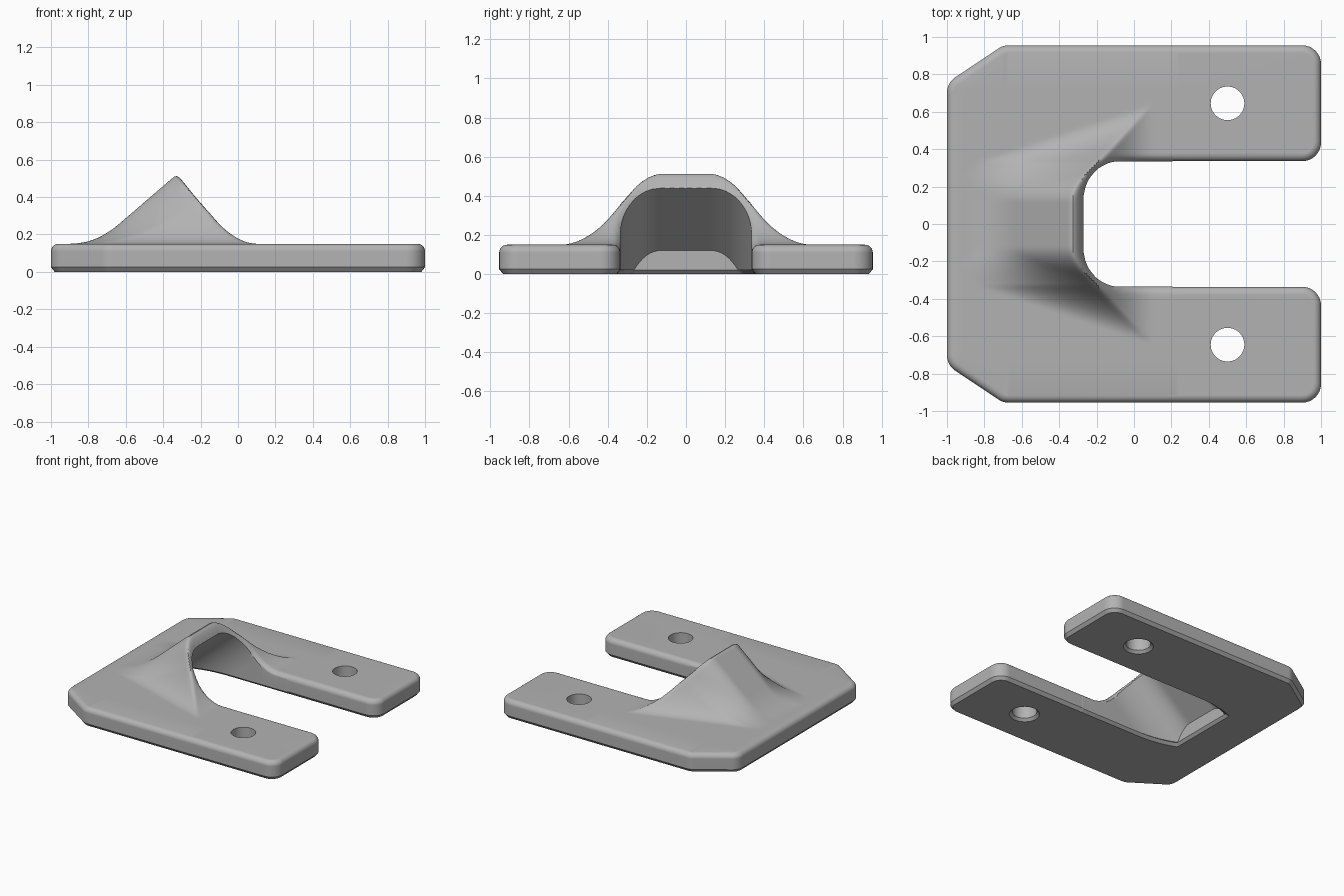
import bpy, bmesh, math
from mathutils import Vector

if "Cube" in bpy.data.objects:
    bpy.data.objects.remove(bpy.data.objects["Cube"])

THICK, ROUND, SLOT = 0.15, 0.04, 0.335
NOTCH_X, BACK_X = 0.2, -0.64

grey = bpy.data.materials.new("plain_grey")
grey.use_nodes = True
grey.diffuse_color = (0.45, 0.45, 0.45, 1)
grey.node_tree.nodes["Principled BSDF"].inputs["Base Color"].default_value = (0.45, 0.45, 0.45, 1)


def finish(bm, name):
    bmesh.ops.recalc_face_normals(bm, faces=bm.faces)
    mesh = bpy.data.meshes.new(name)
    bm.to_mesh(mesh)
    bm.free()
    mesh.materials.append(grey)
    obj = bpy.data.objects.new(name, mesh)
    bpy.context.collection.objects.link(obj)
    return obj


def loft(name, loops):
    """Closed solid through loops that share one point count."""
    bm = bmesh.new()
    rings = [[bm.verts.new(p) for p in loop] for loop in loops]
    n = len(rings[0])
    for a, b in zip(rings, rings[1:]):
        for i in range(n):
            j = (i + 1) % n
            bm.faces.new((a[i], a[j], b[j], b[i]))
    bm.faces.new(rings[0])
    bm.faces.new(rings[-1])
    return finish(bm, name)


def height_solid(name, xs, ys, height, floor):
    """Solid under a height function, with a flat floor."""
    bm = bmesh.new()
    top = [[bm.verts.new((x, y, height(x, y))) for y in ys] for x in xs]
    for a, b in zip(top, top[1:]):
        for i in range(len(ys) - 1):
            bm.faces.new((a[i], b[i], b[i + 1], a[i + 1]))
    rim = top[0][:-1] + [r[-1] for r in top[:-1]] + top[-1][:0:-1] + [r[0] for r in top[:0:-1]]
    low = [bm.verts.new((v.co.x, v.co.y, floor)) for v in rim]
    for i in range(len(rim)):
        j = (i + 1) % len(rim)
        bm.faces.new((rim[i], rim[j], low[j], low[i]))
    bm.faces.new(low)
    return finish(bm, name)


def rounded_outline(corners, inset, z, steps=8):
    """Counter-clockwise outline, inset and filleted; corners are (x, y, radius)."""
    pts = []
    for i, (x, y, r) in enumerate(corners):
        p = Vector((x, y))
        din = (p - Vector(corners[i - 1][:2])).normalized()
        dout = (Vector(corners[(i + 1) % len(corners)][:2]) - p).normalized()
        n1, n2 = Vector((-din.y, din.x)), Vector((-dout.y, dout.x))
        bis = (n1 + n2) / (1 + n1.dot(n2))
        side = 1 if din.x * dout.y - din.y * dout.x > 0 else -1
        centre = p + bis * side * r
        rad = r - side * inset
        turn = n1.angle(n2) * side
        start = math.atan2(-n1.y * side, -n1.x * side)
        for k in range(steps + 1):
            a = start + turn * k / steps
            pts.append((centre.x + rad * math.cos(a), centre.y + rad * math.sin(a), z))
    return pts


def smooth_max(a, b, k):
    h = max(k - abs(a - b), 0) / k
    return max(a, b) + h * h * k / 4


def inner_drop(y):
    d = min(max(abs(y) - 0.13, 0) / (SLOT - 0.13), 1)
    return 0.4 * (1 - math.sqrt(1 - d * d))


def ceiling(x, y):
    return 0.671 + 0.86 * x - inner_drop(y)


# Front lip of the hood, as plan points
LIP = []
for i in range(31):
    ly = SLOT * math.sin(math.pi / 2 * i / 30)
    LIP.append(((inner_drop(ly) - 0.535) / 2.04, ly))
LIP_END = LIP[-1][0]


def outer_top(x, y):
    """Plate top with the hood blended in and its lip rounded."""
    y = abs(y)
    d = max(y - 0.12, 0)
    drop = 2.6 * d * d / 0.42 if d < 0.21 else 0.273 + 2.6 * (d - 0.21)
    slope = math.hypot(0.86, 2.6 * min(d / 0.21, 1))
    back = smooth_max(0.803 + 0.86 * x - drop, THICK, 0.13 * slope)
    front = smooth_max(0.136 - 1.18 * x, THICK, 0.14)
    k = max(min(0.04, 0.3 * (max(back, front) - THICK)), 1e-4)
    z = max(-smooth_max(-back, -front, k), THICK)
    if x > NOTCH_X + 0.02:
        return z
    if y <= SLOT and ceiling(x, y) > z:
        gap = 0
    elif x > LIP_END:
        gap = max(y - SLOT, 0)
    else:
        gap = min(math.hypot(x - a, y - b) for a, b in LIP)
    if gap < ROUND:
        z -= ROUND - math.sqrt(ROUND ** 2 - (ROUND - gap) ** 2)
    return z


def spread(a, b, n):
    return [a + (b - a) * i / n for i in range(n + 1)]


# Plate outline: clipped back corners, rounded arm ends and an open notch
half = [(NOTCH_X, SLOT + 0.001, 0.01), (1, SLOT + 0.001, 0.1), (1, 0.955, 0.1),
        (-0.7, 0.955, 0.1), (-1, 0.755, 0.1)]
corners = half + [(x, -y, r) for x, y, r in reversed(half)]
levels = [(0.02, 0), (0, 0.025)]
for i in range(7):
    a = math.pi / 2 * i / 6
    levels.append((ROUND * (1 - math.cos(a)), THICK - ROUND + ROUND * math.sin(a)))
levels.append((ROUND, 0.8))
plate = loft("hooded_plate", [rounded_outline(corners, s, z) for s, z in levels])

# Upper surface, hood cavity and underside chamfer
surface = height_solid("upper_surface", [-1.1] + spread(-0.92, 0.24, 92) + [1.1],
                       [-1.1] + spread(-0.72, 0.72, 114) + [1.1], outer_top, -0.2)
arc = [SLOT * math.sin(t) for t in spread(-math.pi / 2, math.pi / 2, 48)]
cavity = height_solid("hood_cavity", spread(BACK_X, 0.25, 40), arc, ceiling, -0.6)

edge = [(max(BACK_X, (inner_drop(y) - 0.671) / 0.86), y) for y in arc]
edge = [(0.25, -SLOT)] + edge + [(0.25, SLOT)]
chamfer = loft("slot_chamfer", [[(x - s, y * (1 + 3 * s), z) for x, y in edge]
                                for s, z in ((0.03, -0.01), (0, 0.02))])
cutters = [(surface, 'INTERSECT'), (cavity, 'DIFFERENCE'), (chamfer, 'DIFFERENCE')]

# Screw holes with a chamfer underneath
for s in (-1, 1):
    loops = []
    for r, z in ((0.12, -0.01), (0.09, 0.02), (0.09, 0.3)):
        loops.append([(0.5 + r * math.cos(a), s * 0.645 + r * math.sin(a), z)
                      for a in spread(0, 2 * math.pi, 40)[:-1]])
    cutters.append((loft("screw_hole", loops), 'DIFFERENCE'))

bpy.ops.object.select_all(action='DESELECT')
bpy.context.view_layer.objects.active = plate
plate.select_set(True)
for cutter, op in cutters:
    cutter.hide_render = True
    mod = plate.modifiers.new("cut", 'BOOLEAN')
    mod.operation, mod.solver, mod.object = op, 'EXACT', cutter
    bpy.ops.object.modifier_apply(modifier=mod.name)
    bpy.data.objects.remove(cutter)

bpy.ops.object.shade_smooth_by_angle(angle=math.radians(35))
plate.modifiers.new("even_shading", 'WEIGHTED_NORMAL').keep_sharp = True
